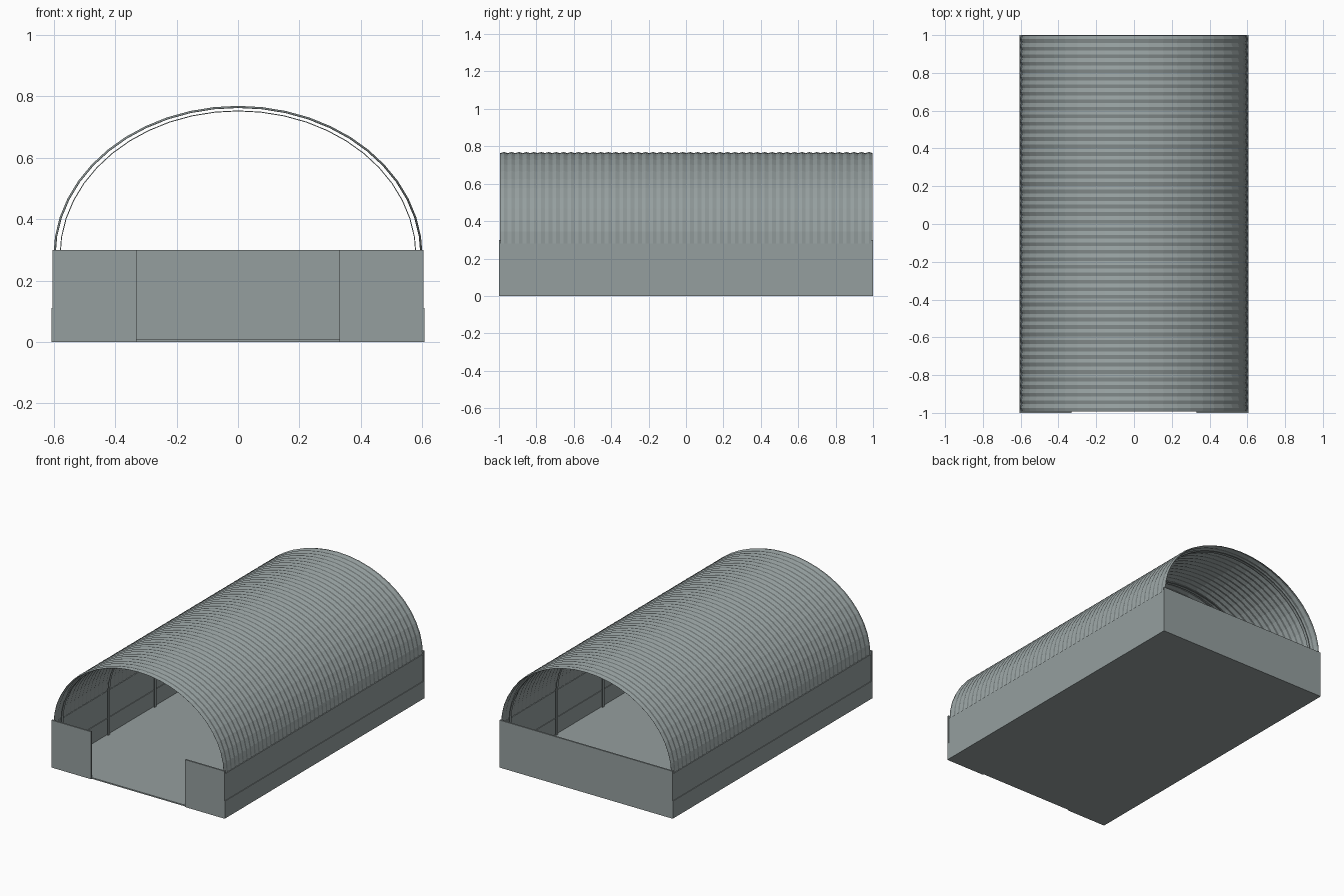
import bpy, bmesh
from math import sin, cos, pi

cube = bpy.data.objects.get("Cube")
if cube:
    bpy.data.objects.remove(cube, do_unlink=True)


def material(name, rgb):
    m = bpy.data.materials.new(name)
    m.use_nodes = True
    m.diffuse_color = (*rgb, 1)
    m.node_tree.nodes["Principled BSDF"].inputs["Base Color"].default_value = (*rgb, 1)
    return m


steel = material("grey steel", (0.30, 0.345, 0.345))


def finish(name, bm):
    mesh = bpy.data.meshes.new(name)
    bmesh.ops.recalc_face_normals(bm, faces=bm.faces)
    bm.to_mesh(mesh)
    bm.free()
    mesh.materials.append(steel)
    obj = bpy.data.objects.new(name, mesh)
    bpy.context.collection.objects.link(obj)
    return obj


def box(name, x, y, z):
    bm = bmesh.new()
    bmesh.ops.create_cube(bm, size=1)
    for v in bm.verts:
        for i, (lo, hi) in enumerate((x, y, z)):
            v.co[i] = lo if v.co[i] < 0 else hi
    return finish(name, bm)


def sheet(name, rows, thickness):
    """Skin neighbouring rows of points, then give the skin a thickness."""
    bm = bmesh.new()
    grid = [[bm.verts.new(p) for p in row] for row in rows]
    for a, b in zip(grid, grid[1:]):
        for i in range(len(a) - 1):
            bm.faces.new((a[i], a[i + 1], b[i + 1], b[i]))
    obj = finish(name, bm)
    mod = obj.modifiers.new("thickness", "SOLIDIFY")
    mod.thickness = thickness
    mod.offset = 0
    return obj


SPRING = 0.28   # height where the arch begins
STEPS = 24


def arch(y, half_width, rise):
    return [(half_width * cos(pi * i / STEPS), y, SPRING + rise * sin(pi * i / STEPS))
            for i in range(STEPS + 1)]


# Floor and end walls
box("floor", (-0.603, 0.603), (-0.993, 0.995), (0, 0.008))
box("back_wall", (-0.605, 0.605), (0.99, 1), (0, 0.3))

# Side walls with a thicker skirting, and the panels beside the doorway
for side, s in (("left", 1), ("right", -1)):
    def span(a, b):
        return sorted((s * a, s * b))
    box(side + "_wall", span(0.594, 0.603), (-0.995, 0.995), (0, 0.28))
    box(side + "_skirting", span(0.59, 0.607), (-0.998, 0.998), (0, 0.11))
    box(side + "_front_panel", span(0.33, 0.605), (-1, -0.99), (0, 0.3))

# Corrugated barrel roof
WAVES = 50
rows = []
for k in range(2 * WAVES + 1):
    crest = 0.003 if k % 2 else -0.003
    rows.append(arch(-0.993 + 1.991 * k / (2 * WAVES), 0.598 + crest, 0.486 + crest))
sheet("corrugated_roof", rows, 0.001)

# Inner ribs running from floor to floor
for n in range(5):
    rows = []
    for edge in (-0.01, 0.01):
        y = -0.93 + 0.465 * n + edge
        rows.append([(0.58, y, 0.008)] + arch(y, 0.58, 0.473) + [(-0.58, y, 0.008)])
    sheet("rib_%d" % (n + 1), rows, 0.003)
